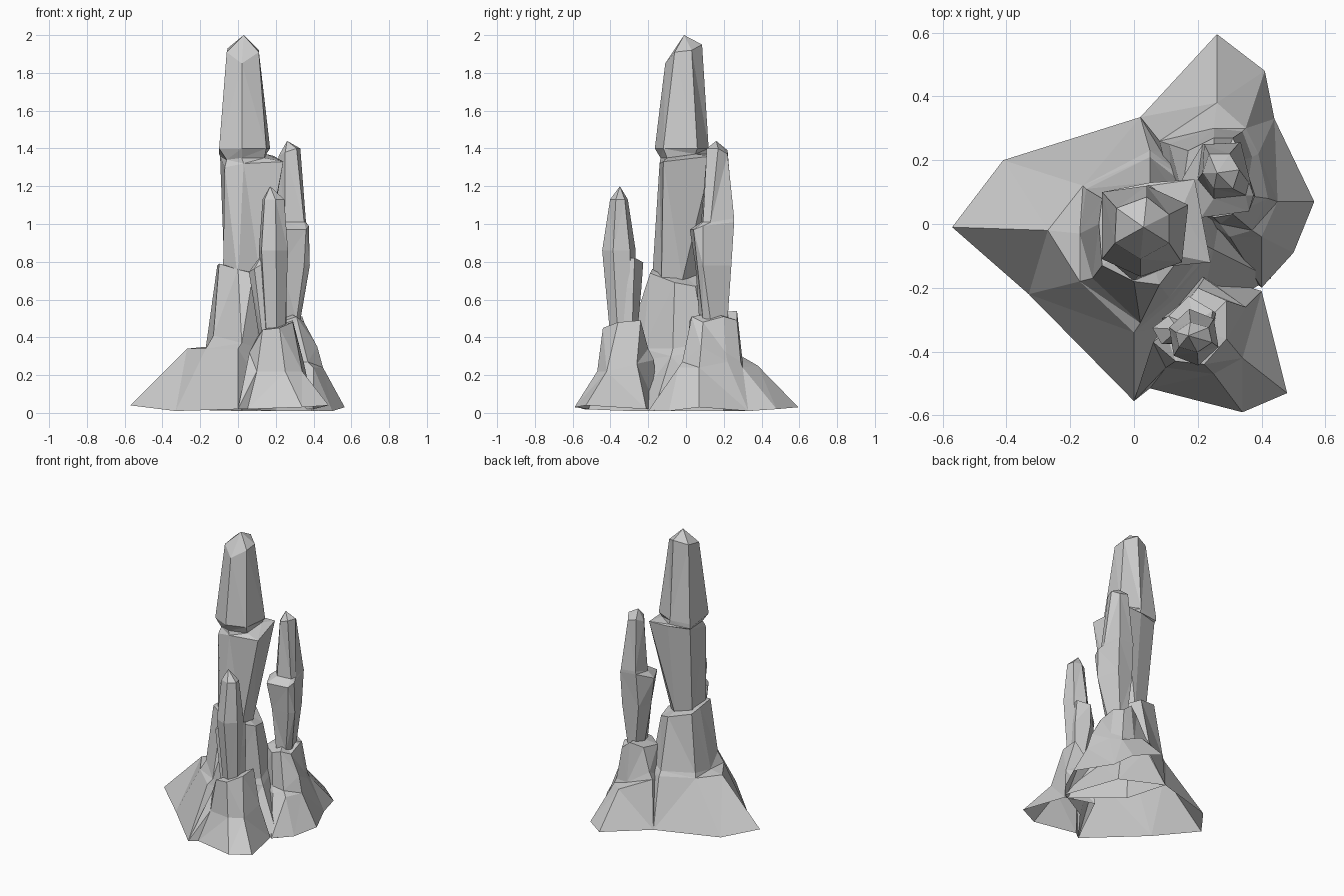
import bpy, bmesh, math


def loft(name, rings, tip=None):
    """Skin equal-length rings of 3D points; finish in a point or a flat cap."""
    bm = bmesh.new()
    loops = [[bm.verts.new(p) for p in ring] for ring in rings]
    n = len(loops[0])
    for a, b in zip(loops, loops[1:]):
        for i in range(n):
            j = (i + 1) % n
            bm.faces.new((a[i], a[j], b[j], b[i]))
    if tip:
        t = bm.verts.new(tip)
        for i in range(n):
            bm.faces.new((loops[-1][i], loops[-1][(i + 1) % n], t))
    else:
        bm.faces.new(loops[-1])
    bmesh.ops.triangulate(bm, faces=[f for f in bm.faces if len(f.verts) > 3])
    mesh = bpy.data.meshes.new(name)
    bm.to_mesh(mesh)
    bm.free()
    obj = bpy.data.objects.new(name, mesh)
    bpy.context.collection.objects.link(obj)
    return obj


def outlines(name, levels, tip=None):
    """Levels are (z, outline); a third number on a point raises it."""
    return loft(name, [[(p[0], p[1], z + sum(p[2:])) for p in pts]
                       for z, pts in levels], tip)


def spire(name, levels, tip, sides=6, turn=25):
    """Levels are (z, x0, x1, y0, y1, slope x)."""
    rings = []
    for z, x0, x1, y0, y1, sx in levels:
        ring = []
        for i in range(sides):
            a = math.radians(turn) + math.tau * i / sides
            dx = (x1 - x0) * 0.53 * math.cos(a)
            dy = (y1 - y0) * 0.53 * math.sin(a)
            ring.append(((x0 + x1) / 2 + dx, (y0 + y1) / 2 + dy, z + sx * dx))
        rings.append(ring)
    return loft(name, rings, tip)


# Flared rock bases, open underneath
outlines("main_base", [
    (0.01, [(-.57, -.01, .03), (-.33, -.22), (0, -.555, .01), (.2, -.3),
            (.43, -.17), (.3, .2), (.02, .335), (-.41, .2, .01)]),
    (0.34, [(-.27, -.02), (-.17, -.18), (0, -.34), (.12, -.24, -.06),
            (.25, -.08, -.04), (.2, .12), (.05, .23), (-.16, .12)]),
    (0.37, [(-.17, -.03, -.02), (-.13, -.17, .04), (.02, -.31), (.11, -.23, -.03),
            (.23, -.07, -.03), (.19, .1), (.05, .21), (-.15, .11)]),
    (0.74, [(-.11, 0, .04), (-.1, -.13, .05), (0, -.18, .02), (.08, -.19),
            (.18, -.06, -.05), (.16, .05, -.07), (.05, .13, -.02), (-.1, .08, .02)])],
    (.03, -.03, .76))
outlines("front_base", [
    (0.02, [(0, -.555), (.05, -.515), (.34, -.59, .01), (.48, -.53, .02),
            (.4, -.21), (.2, -.15)]),
    (0.22, [(.06, -.37, .1), (.1, -.45), (.25, -.47), (.34, -.42),
            (.35, -.26, .04), (.22, -.17, .06)]),
    (0.44, [(.1, -.34, -.04), (.13, -.43), (.22, -.44, .01), (.29, -.36, .04),
            (.29, -.24, .05), (.2, -.2, -.1)])],
    (.2, -.33, .46))
outlines("back_base", [
    (0.01, [(.1, .05), (.4, -.2), (.5, -.09), (.565, .07, .02),
            (.44, .33), (.41, .48, .01), (.26, .595, .02), (.02, .335)]),
    (0.24, [(.12, .08), (.3, -.04), (.4, -.04), (.45, .07),
            (.39, .22, .03), (.35, .3), (.26, .38, .01), (.08, .26, .08)]),
    (0.27, [(.12, .08), (.27, 0), (.37, -.02), (.42, .08, .08),
            (.37, .21, .05), (.34, .29), (.25, .3), (.11, .25, .09)]),
    (0.51, [(.15, .1, -.02), (.25, .02, -.02), (.31, .03), (.35, .09, -.03),
            (.34, .2), (.31, .27, -.02), (.25, .27, .03), (.17, .23)])],
    (.26, .15, .53))

# Tall middle spire: broken ledge on the front and right, continuous at the back
outlines("main_spire", [
    (0.70, [(.13, -.02), (.04, .06), (-.07, .03), (-.08, -.11), (0, -.18), (.12, -.13)]),
    (1.33, [(.19, .14, .03), (.05, .13, .03), (-.095, .09, .03),
            (-.07, -.12, -.03), (.03, -.14, -.01), (.24, -.12)]),
    (1.37, [(.15, .05), (.05, .12), (-.1, .1), (-.06, -.1, -.03),
            (.02, -.135, -.02), (.14, -.1, -.02)]),
    (1.40, [(.17, .06), (.04, .12), (-.1, .1), (-.1, -.11), (.02, -.165), (.15, -.12)]),
    (1.91, [(.11, .03, .01), (.04, .085, .04), (-.055, .05, .02),
            (-.06, -.06), (.02, -.11, -.06), (.11, -.06)])], (.03, -.01, 2.0))

# Rear right spire: ledge on the front and left only
outlines("back_spire", [
    (0.49, [(.33, .13), (.3, .22), (.24, .22), (.22, .15), (.25, .07), (.31, .09)]),
    (0.78, [(.38, .09), (.33, .24), (.21, .23), (.18, .13), (.23, .05), (.35, .06)]),
    (0.97, [(.375, .09, .02), (.335, .255, .04), (.215, .25, .05),
            (.15, .14), (.21, .02), (.36, .04)]),
    (1.01, [(.36, .13), (.33, .255, .02), (.22, .25, .03),
            (.2, .14), (.25, .08), (.35, .09)]),
    (1.39, [(.33, .17, .01), (.3, .22, -.02), (.235, .22), (.215, .16, -.03),
            (.25, .11, -.01), (.31, .11, .01)])], (.26, .16, 1.44))

# Small front spire and the broken shards behind it
spire("front_spire", [
    (0.42, .14, .25, -.40, -.28, 0),
    (0.86, .11, .265, -.44, -.27, 0),
    (1.13, .13, .245, -.40, -.31, 0)], (.17, -.35, 1.2), turn=40)
spire("front_shard", [
    (0.42, .15, .26, -.35, -.26, 0),
    (0.66, .09, .26, -.38, -.24, 0),
    (0.80, .11, .25, -.38, -.23, .3)], (.19, -.31, .82), sides=5)
spire("side_shard", [
    (0.42, .11, .18, -.38, -.29, 0),
    (0.78, .06, .17, -.38, -.29, .6)], (.14, -.33, .86), sides=5)
